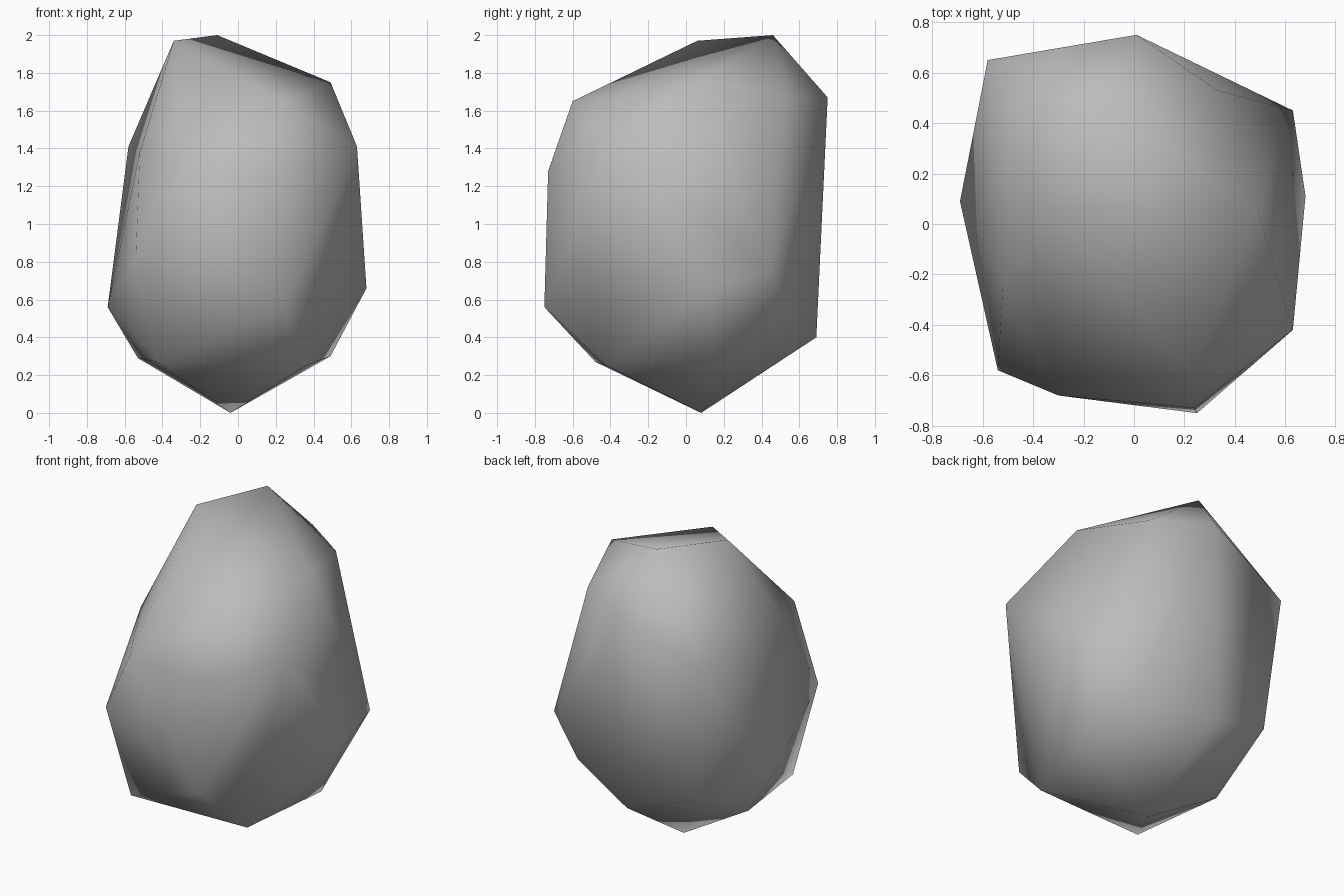
import bpy
import bmesh
from mathutils import Vector

# Remove the default object
default_object = bpy.data.objects.get("Cube")
if default_object:
    bpy.data.objects.remove(default_object, do_unlink=True)


def make_material(name, colour):
    material = bpy.data.materials.new(name)
    material.use_nodes = True
    material.diffuse_color = colour
    material.node_tree.nodes["Principled BSDF"].inputs["Base Color"].default_value = colour
    return material


def build_hull(name, points, material):
    """Wrap a convex, smooth-shaded stone skin around corner points."""
    bm = bmesh.new()
    for point in points:
        bm.verts.new(Vector(point))
    bmesh.ops.convex_hull(bm, input=bm.verts[:], use_existing_faces=False)
    loose = [vert for vert in bm.verts if not vert.link_faces]
    bmesh.ops.delete(bm, geom=loose, context="VERTS")
    bmesh.ops.recalc_face_normals(bm, faces=bm.faces[:])
    for face in bm.faces:
        face.smooth = True
    mesh = bpy.data.meshes.new(name)
    bm.to_mesh(mesh)
    bm.free()
    mesh.materials.append(material)
    stone = bpy.data.objects.new(name, mesh)
    bpy.context.scene.collection.objects.link(stone)
    return stone


# Corners of the stone, grouped from the peak down to the tip
peak = [(-.34, .06, 1.97), (-.11, .46, 2)]
shoulder = [(.49, .06, 1.75), (.01, .75, 1.67), (.33, .53, 1.67), (.23, -.6, 1.65)]
upper_belt = [(.63, -.42, 1.41), (-.58, .65, 1.41), (-.52, -.25, 1.38),
              (-.3, -.68, 1.28), (.24, -.73, 1.28)]
lower_belt = [(-.54, -.58, .85), (.63, .45, .75), (.68, .11, .66),
              (-.69, .09, .56), (.25, -.75, .56), (-.49, .6, .53), (.4, .54, .54)]
underside = [(-.06, .69, .4), (.49, .15, .3), (-.53, .12, .29),
             (-.43, -.48, .27), (.36, -.42, .25)]
tip = [(-.04, .08, 0)]

stone_grey = make_material("stone grey", (.5, .5, .5, 1))
build_hull("rock", peak + shoulder + upper_belt + lower_belt + underside + tip, stone_grey)
